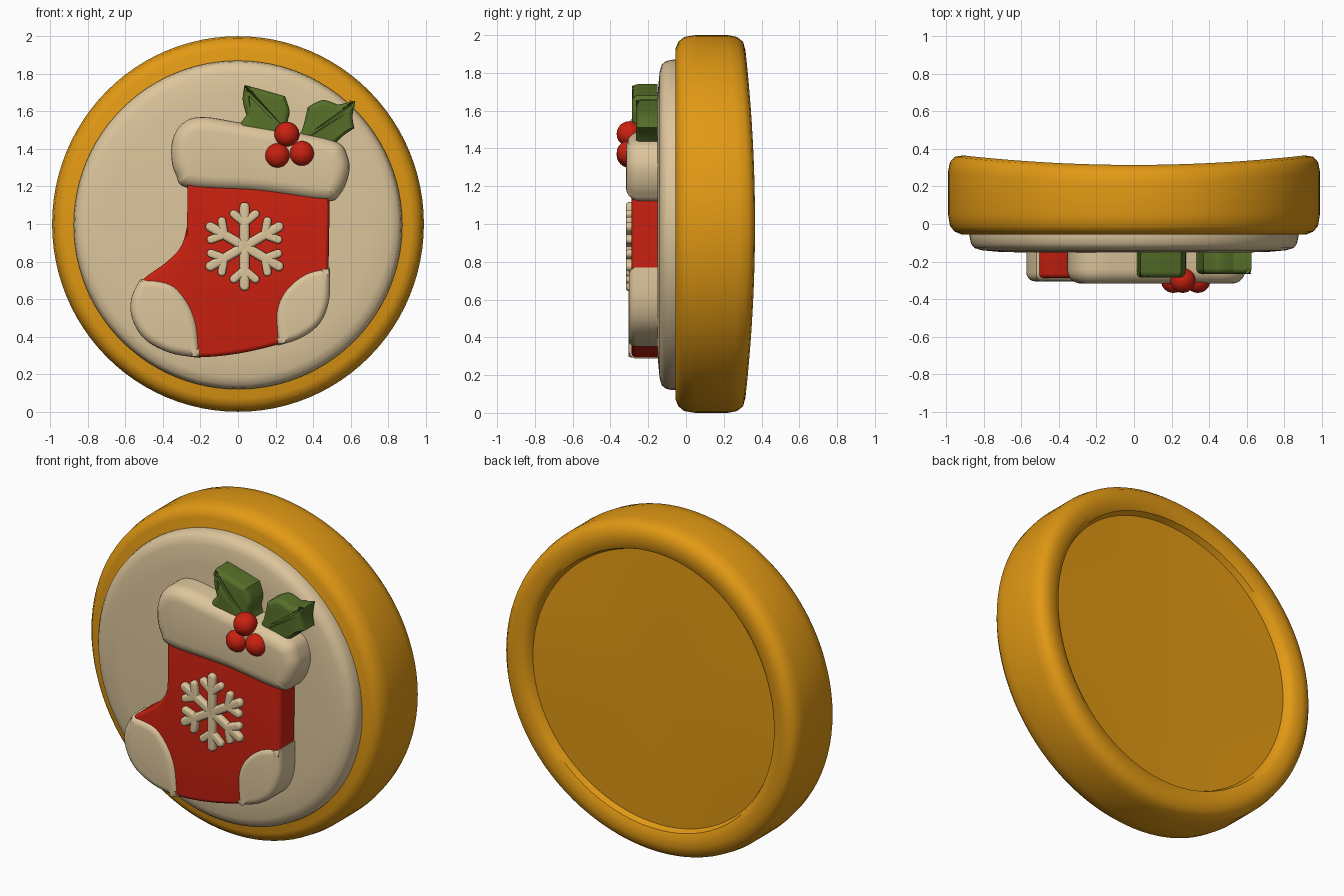
import bpy, bmesh
from math import sin, cos, pi, radians
from mathutils import Vector

cube = bpy.data.objects.get("Cube")
if cube:
    bpy.data.objects.remove(cube, do_unlink=True)


def material(name, rgb):
    m = bpy.data.materials.new(name)
    m.use_nodes = True
    m.diffuse_color = (*rgb, 1)
    m.node_tree.nodes["Principled BSDF"].inputs["Base Color"].default_value = (*rgb, 1)
    return m


GOLD = material("golden biscuit", (0.76, 0.32, 0.007))
CREAM = material("cream icing", (0.72, 0.56, 0.33))
RED = material("red icing", (0.59, 0.015, 0.005))
GREEN = material("leaf green", (0.095, 0.16, 0.022))


def finish(name, bm, mat, angle=40):
    bmesh.ops.recalc_face_normals(bm, faces=bm.faces)
    mesh = bpy.data.meshes.new(name)
    bm.to_mesh(mesh)
    bm.free()
    mesh.materials.append(mat)
    ob = bpy.data.objects.new(name, mesh)
    bpy.context.collection.objects.link(ob)
    bpy.ops.object.select_all(action="DESELECT")
    ob.select_set(True)
    bpy.context.view_layer.objects.active = ob
    bpy.ops.object.shade_smooth_by_angle(angle=radians(angle))
    return ob


def lathe(profile):
    """Spin a (radius, y) profile around the y axis."""
    bm = bmesh.new()
    vs = [bm.verts.new((r, y, 0)) for r, y in profile]
    edges = [bm.edges.new(p) for p in zip(vs, vs[1:])]
    bmesh.ops.spin(bm, geom=vs + edges, cent=(0, 0, 0), axis=(0, 1, 0),
                   angle=2 * pi, steps=96)
    bmesh.ops.remove_doubles(bm, verts=bm.verts, dist=1e-4)
    return bm


def smooth_outline(points, steps=6):
    """Closed spline through (x, z) points; a third value marks a sharp corner."""
    n = len(points)
    pos = [Vector(p[:2]) for p in points]
    tan = [Vector((0, 0)) if len(points[i]) > 2 else (pos[(i + 1) % n] - pos[i - 1]) / 2
           for i in range(n)]
    out = []
    for i in range(n):
        j = (i + 1) % n
        for k in range(steps):
            t = k / steps
            h = t * t * (3 - 2 * t)
            out.append(pos[i] * (1 - h) + pos[j] * h
                       + tan[i] * t * (1 - t) ** 2 - tan[j] * t * t * (1 - t))
    return out


def pad(name, outline, back, front, bevel, mat, crease=None):
    """Puffy slab with a rounded front edge and an optional creased midrib."""
    n = len(outline)
    area = sum(outline[i - 1].cross(outline[i]) for i in range(n))
    side = 1 if area > 0 else -1
    inward = []
    for i in range(n):
        d = (outline[(i + 1) % n] - outline[i - 1]).normalized()
        inward.append(Vector((-d.y, d.x)) * side)
    bm = bmesh.new()
    levels = [(0, back)]
    for k in range(6):
        a = k / 5 * pi / 2
        levels.append((bevel * (1 - cos(a)), front + bevel * (1 - sin(a))))
    rings = []
    for inset, y in levels:
        pts = [p + q * inset for p, q in zip(outline, inward)]
        rings.append([bm.verts.new((p.x, y, p.y)) for p in pts])
    for a, b in zip(rings, rings[1:]):
        for i in range(n):
            bm.faces.new((a[i - 1], a[i], b[i], b[i - 1]))
    bm.faces.new(rings[0])
    bm.faces.new(rings[-1])
    if crease:
        (x0, z0), (x1, z1) = crease
        cut = bmesh.ops.bisect_plane(bm, geom=bm.verts[:] + bm.edges[:] + bm.faces[:],
                                     plane_co=(x0, 0, z0), plane_no=(z1 - z0, 0, x0 - x1))
        for v in cut["geom_cut"]:
            if isinstance(v, bmesh.types.BMVert) and v.co.y < front + 0.01:
                v.co.y += 0.03
    bmesh.ops.triangulate(bm, faces=[f for f in bm.faces if len(f.verts) > 4])
    return finish(name, bm, mat)


# Biscuit: rounded rim, gently warped back with a shallow recess
bm = lathe([(0, -.05), (.93, -.055), (.965, -.04), (.99, -.01), (1, .05), (1, .25),
            (.99, .3), (.965, .33), (.92, .34), (.87, .335), (.84, .32), (.825, .285), (0, .285)])
for v in bm.verts:
    if v.co.y > 0.2:
        v.co.y += 0.03 * (v.co.x ** 2 - v.co.z ** 2)
    v.co.x *= 0.99
finish("biscuit_base", bm, GOLD).location.z = 1

# Icing disc on the front
bm = lathe([(0, -.155), (.7, -.15), (.81, -.14), (.85, -.128), (.868, -.105), (.875, -.07), (.875, -.03)])
finish("icing_disc", bm, CREAM).location.z = 0.995

# Stocking body
pad("stocking_body", smooth_outline([
    (-.27, 1.25, 1), (.48, 1.2, 1), (.487, 1.1), (.482, .76), (.478, .6), (.43, .48),
    (.33, .4), (.2, .355), (0, .31), (-.2, .292), (-.36, .32), (-.49, .39), (-.555, .5),
    (-.56, .6), (-.51, .7), (-.39, .79), (-.31, .87), (-.275, .97), (-.265, 1.1)]),
    -.13, -.288, .025, RED)

# Toe and heel patches
pad("toe_patch", smooth_outline([
    (-.52, .705, 1), (-.44, .705), (-.34, .675), (-.26, .58), (-.215, .46), (-.2, .287, 1),
    (-.36, .313), (-.495, .385), (-.563, .495), (-.568, .605)]), -.13, -.305, .045, CREAM)
pad("heel_patch", smooth_outline([
    (.488, .77, 1), (.36, .74), (.25, .65), (.2, .53), (.21, .352, 1),
    (.335, .393), (.437, .473), (.486, .6)]), -.13, -.303, .04, CREAM)

# Fluffy cuff
pad("stocking_cuff", smooth_outline([
    (-.26, 1.19), (-.33, 1.26), (-.355, 1.355), (-.345, 1.46), (-.29, 1.54), (-.19, 1.57),
    (.01, 1.54), (.33, 1.485), (.53, 1.435), (.585, 1.355), (.59, 1.265), (.545, 1.16),
    (.46, 1.12), (.115, 1.165)]), -.13, -.318, .075, CREAM)


# Snowflake made of rounded bars
def bar(name, start, end, radius):
    a = (end - start).angle_signed(Vector((1, 0)))
    outline = []
    for centre, turn in ((end, -pi / 2), (start, pi / 2)):
        for k in range(9):
            t = a + turn + k * pi / 8
            outline.append(centre + radius * Vector((cos(t), sin(t))))
    pad(name, outline, -.27, -.318, radius * 0.6, CREAM)


hub = Vector((.035, .88))
for i in range(6):
    angle = pi / 2 + i * pi / 3
    out = Vector((cos(angle), sin(angle)))
    bar("snowflake_arm", hub, hub + out * .21, .026)
    for s in (-1, 1):
        t = angle + s * pi / 3.6
        fork = hub + out * .125
        bar("snowflake_branch", fork, fork + .075 * Vector((cos(t), sin(t))), .022)

# Holly leaves with a creased midrib
pad("holly_leaf_left", smooth_outline([
    (.035, 1.74, 1), (.13, 1.715), (.25, 1.68, 1), (.275, 1.6), (.265, 1.53), (.3, 1.44, 1),
    (.22, 1.405), (.1, 1.44), (-.02, 1.465, 1), (.01, 1.53), (.045, 1.58, 1), (.025, 1.66)]),
    -.15, -.285, .03, GREEN, ((.035, 1.74), (.26, 1.42)))
pad("holly_leaf_right", smooth_outline([
    (.28, 1.41, 1), (.34, 1.5), (.37, 1.62, 1), (.45, 1.66), (.53, 1.635, 1), (.625, 1.655, 1),
    (.61, 1.575), (.62, 1.51, 1), (.56, 1.47), (.5, 1.41, 1), (.4, 1.39)]),
    -.15, -.265, .03, GREEN, ((.28, 1.41), (.625, 1.655)))

# Holly berries
for x, z in ((.26, 1.477), (.21, 1.365), (.34, 1.375)):
    bm = bmesh.new()
    bmesh.ops.create_uvsphere(bm, u_segments=24, v_segments=16, radius=.067)
    finish("holly_berry", bm, RED).location = (x, -.3, z)
